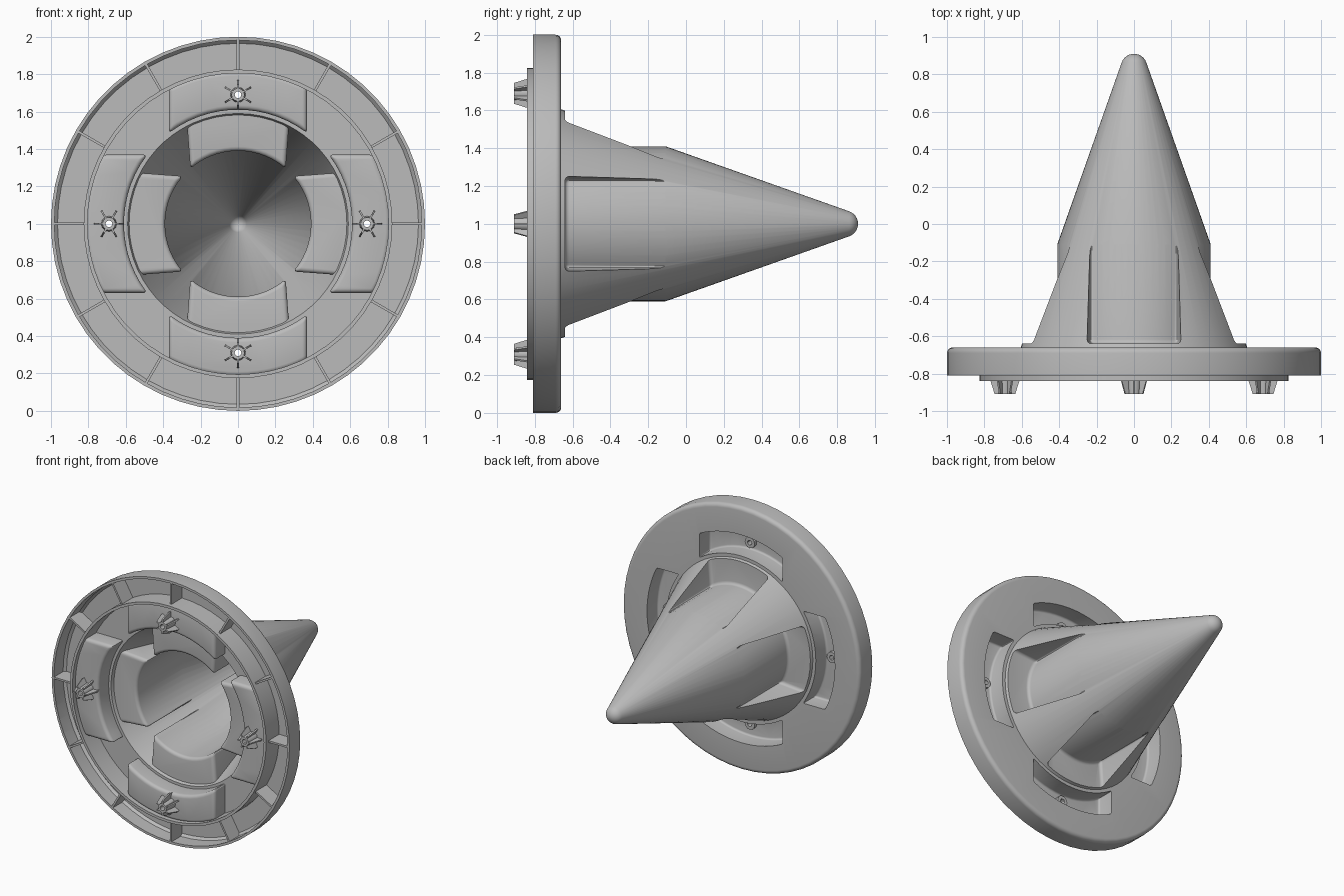
import bpy, bmesh, math
from mathutils import Matrix, Vector

cube = bpy.data.objects.get("Cube")
if cube:
    bpy.data.objects.remove(cube, do_unlink=True)

grey = bpy.data.materials.new("plain_grey")
grey.use_nodes = True
GREY = (0.5, 0.5, 0.5, 1)
grey.diffuse_color = GREY
grey.node_tree.nodes["Principled BSDF"].inputs["Base Color"].default_value = GREY

AXIS = Vector((0, 0, 1))      # the main axis runs along y through this point
SLOPE = 0.354                 # cone radius gained per unit of length


def finish(name, bm):
    bmesh.ops.remove_doubles(bm, verts=bm.verts, dist=1e-5)
    bmesh.ops.recalc_face_normals(bm, faces=bm.faces)
    mesh = bpy.data.meshes.new(name)
    bm.to_mesh(mesh)
    bm.free()
    mesh.materials.append(grey)
    obj = bpy.data.objects.new(name, mesh)
    bpy.context.collection.objects.link(obj)
    return obj


def lathe(name, profile, steps=60, centre=AXIS, closed=False):
    """Revolve (radius, y) points about the y direction."""
    bm = bmesh.new()
    verts = [bm.verts.new((r, y, 0)) for r, y in profile]
    pairs = list(zip(verts, verts[1:]))
    if closed:
        pairs.append((verts[-1], verts[0]))
    edges = [bm.edges.new(p) for p in pairs]
    bmesh.ops.spin(bm, geom=verts + edges, cent=(0, 0, 0), axis=(0, 1, 0),
                   angle=math.tau, steps=steps)
    bmesh.ops.remove_doubles(bm, verts=bm.verts, dist=1e-5)
    bmesh.ops.translate(bm, verts=bm.verts, vec=centre)
    return finish(name, bm)


def prism(bm, outline, y0, y1, matrix):
    """Extrude an (x, z) outline from y0 to y1."""
    face = bm.faces.new([bm.verts.new(matrix @ Vector((x, y0, z))) for x, z in outline])
    ext = bmesh.ops.extrude_face_region(bm, geom=[face])
    moved = [v for v in ext["geom"] if isinstance(v, bmesh.types.BMVert)]
    bmesh.ops.translate(bm, verts=moved, vec=(0, y1 - y0, 0))


def turn(angle):
    return Matrix.Translation(AXIS) @ Matrix.Rotation(angle, 4, "Y")


def apply(obj, mod):
    bpy.context.view_layer.objects.active = obj
    bpy.ops.object.modifier_apply(modifier=mod.name)


def pockets(name, r0, r1, w0, w1, y0, y1, bevel, n=14):
    """Four arc-bottomed blocks around the axis."""
    arc = lambda r, w: [(x, math.sqrt(r * r - x * x))
                        for x in (w * (2 * i / n - 1) for i in range(n + 1))]
    bm = bmesh.new()
    for k in range(4):
        prism(bm, arc(r0, w0) + arc(r1, w1)[::-1], y0, y1, turn(k * math.pi / 2))
    obj = finish(name, bm)
    mod = obj.modifiers.new("round", "BEVEL")
    mod.width, mod.segments, mod.limit_method = bevel, 4, "ANGLE"
    mod.angle_limit = math.radians(35)
    apply(obj, mod)
    obj.hide_render = True
    return obj


def cut(obj, cutter, keep=False):
    mod = obj.modifiers.new("cut", "BOOLEAN")
    mod.operation, mod.solver, mod.object = "DIFFERENCE", "EXACT", cutter
    apply(obj, mod)
    if not keep:
        bpy.data.objects.remove(cutter, do_unlink=True)


def smooth(obj, degrees=30):
    bpy.ops.object.select_all(action="DESELECT")
    obj.select_set(True)
    bpy.context.view_layer.objects.active = obj
    bpy.ops.object.shade_smooth_by_angle(angle=math.radians(degrees))


def tip(radius, centre_y, n=6):
    """Rounded nose, from the cone's tangent point to the axis."""
    start = math.atan(SLOPE)
    angles = [start + (math.pi / 2 - start) * i / n for i in range(n)]
    return [(radius * math.cos(a), centre_y + radius * math.sin(a)) for a in angles] \
        + [(0, centre_y + radius)]


def cone_base(nose, y):
    r, top = nose[0]
    return (r + SLOPE * (top - y), y)


# Solid outside of flange and cone
nose = tip(0.07, 0.84)
rim = [(0.97 + 0.03 * math.cos(a), -0.69 + 0.03 * math.sin(a))
       for a in (math.pi / 2 * i / 5 for i in range(6))]
shell = lathe("cone_and_flange", [(0, -0.84), (0.81, -0.84), (0.81, -0.81), (1, -0.81)]
              + rim + [cone_base(nose, -0.66)] + nose)

# Hollow inside, less the walls that wrap each pocket
inner_nose = tip(0.048, 0.84)
cavity = lathe("cavity", [(0, -0.95), (0.982, -0.95), (0.982, -0.7), (0.965, -0.683),
                          cone_base(inner_nose, -0.683)] + inner_nose)
cut(cavity, pockets("cone_pocket_wall", 0.39, 0.75, 0.255, 0.285, -0.66, 0.06, 0.03))
cut(cavity, pockets("flange_pocket_wall", 0.61, 0.815, 0.37, 0.37, -0.81, -0.4, 0.025))

# Pockets sunk from the back
cut(shell, cavity)
cut(shell, pockets("cone_pocket", 0.41, 0.76, 0.235, 0.265, -0.64, 0.06, 0.03))
cut(shell, pockets("flange_pocket", 0.63, 0.79, 0.35, 0.35, -0.79, -0.4, 0.015))

# Fastener holes through the pocket floors
BOLT = 0.69
for k in range(4):
    place = turn(k * math.pi / 2) @ Vector((0, 0, BOLT))
    cut(shell, lathe("hole", [(0, -0.9), (0.02, -0.9), (0.02, -0.72), (0, -0.72)], 16, place))
smooth(shell)

# Inner ring wall
ring = lathe("inner_ring", [(0.805, -0.84), (0.825, -0.84), (0.825, -0.67), (0.805, -0.67)],
             closed=True)
smooth(ring)

# Twelve radial ribs under the flange
bm = bmesh.new()
for k in range(12):
    t = 0.007
    prism(bm, [(-t, 0.815), (t, 0.815), (t, 0.986), (-t, 0.986)], -0.81, -0.675,
          turn(k * math.pi / 6))
finish("flange_ribs", bm)

# Four finned hollow fasteners
for k, side in enumerate(("top", "left", "bottom", "right")):
    matrix = turn(k * math.pi / 2) @ Matrix.Translation((0, 0, BOLT))
    tube = lathe(side + "_fastener", [(0.018, -0.91), (0.035, -0.91), (0.042, -0.8),
                                      (0.042, -0.765), (0.018, -0.765)],
                 12, matrix.translation, closed=True)
    smooth(tube)
    bm = bmesh.new()
    for j in range(6):
        spin = matrix @ Matrix.Rotation(j * math.pi / 3, 4, "Y")
        outline = [(0.025, -0.91), (0.055, -0.91), (0.08, -0.83), (0.08, -0.795), (0.025, -0.795)]
        face = bm.faces.new([bm.verts.new(spin @ Vector((-0.005, y, r))) for r, y in outline])
        ext = bmesh.ops.extrude_face_region(bm, geom=[face])
        moved = [v for v in ext["geom"] if isinstance(v, bmesh.types.BMVert)]
        bmesh.ops.translate(bm, verts=moved, vec=spin.to_3x3() @ Vector((0.01, 0, 0)))
    finish(side + "_fastener_fins", bm)
